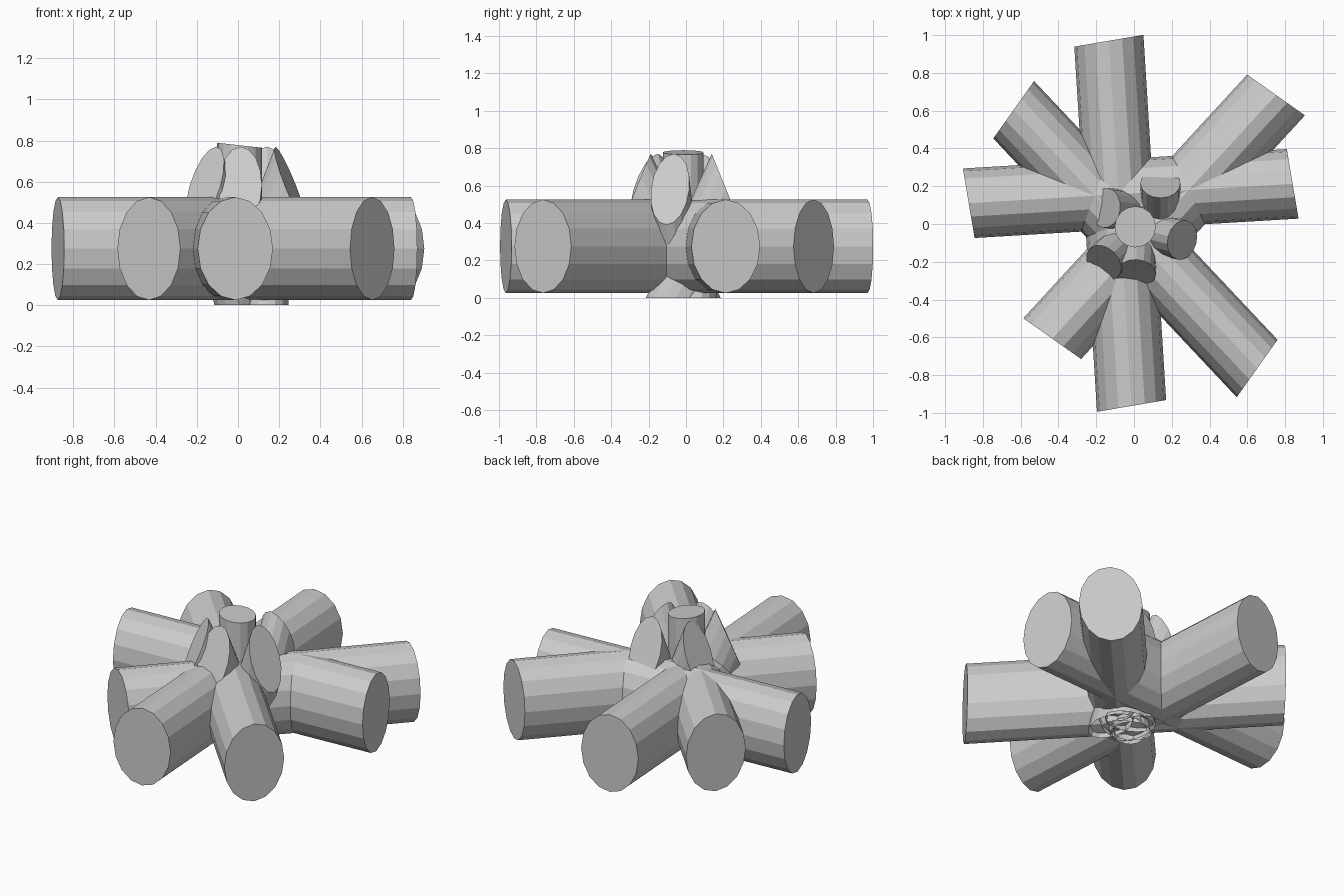
import bpy, bmesh
from math import cos, sin, pi, radians
from mathutils import Vector

if "Cube" in bpy.data.objects:
    bpy.data.objects.remove(bpy.data.objects["Cube"])

SIDES = 16

def make(name, rings, cap_start=True):
    """Flat-shaded tube between two rings of points, capped at the end."""
    bm = bmesh.new()
    a, b = [[bm.verts.new(p) for p in r] for r in rings]
    n = len(a)
    for i in range(n):
        j = (i + 1) % n
        bm.faces.new((a[i], a[j], b[j], b[i]))
    bm.faces.new(b)
    if cap_start:
        bm.faces.new(a[::-1])
        bmesh.ops.recalc_face_normals(bm, faces=bm.faces)
    me = bpy.data.meshes.new(name)
    bm.to_mesh(me)
    bm.free()
    # open tubes: make sure the sides face outward
    ob = bpy.data.objects.new(name, me)
    bpy.context.collection.objects.link(ob)
    return ob

def ellipse(c, u, v):
    return [c + u * cos(2 * pi * i / SIDES) + v * sin(2 * pi * i / SIDES)
            for i in range(SIDES)]

# Four long horizontal cylinders crossing in the middle: end centres, half width
Z = 0.275
arms = [
    ("long_arm", (-0.013, -0.963), (-0.133, 0.97), (0.183, 0.031)),
    ("cross_arm", (-0.875, 0.11), (0.84, 0.2125), (-0.031, 0.184)),
    ("diagonal_arm_a", (-0.433, -0.607), (0.752, 0.683), (-0.153, 0.108)),
    ("diagonal_arm_b", (0.652, -0.765), (-0.637, 0.605), (0.108, 0.152)),
]
for name, s, e, w in arms:
    u, v = Vector((*w, 0)), Vector((0, 0, 0.25))
    make(name, [ellipse(Vector((*p, Z)), u, v) for p in (s, e)])

# Leaning stubs: slanted top cap, open flat foot on the ground
stubs = [(0.255, -0.085, -15, 0.40), (0.14, 0.215, 90, 0.457), (-0.15, 0.085, 174, 0.415),
         (-0.16, -0.205, 225, 0.44), (0.01, -0.265, 268, 0.485)]
for k, (x, y, deg, lean) in enumerate(stubs):
    d = Vector((cos(radians(deg)), sin(radians(deg)), 0))
    side = Vector((-d.y, d.x, 0)) * 0.106
    top = ellipse(Vector((x, y, 0.58)), d * 0.077 + Vector((0, 0, -0.19)), side)
    axis = d * lean + Vector((0, 0, 1))
    make(f"leaning_stub_{k + 1}", [[p - axis * p.z for p in top], top], False)

# Upright centre stub with a slightly tilted top
top = ellipse(Vector((0.007, -0.015, 0.777)), Vector((0.109, 0, -0.012)), Vector((0, 0.109, 0)))
make("centre_stub", [[Vector((p.x, p.y, 0)) for p in top], top], False)
